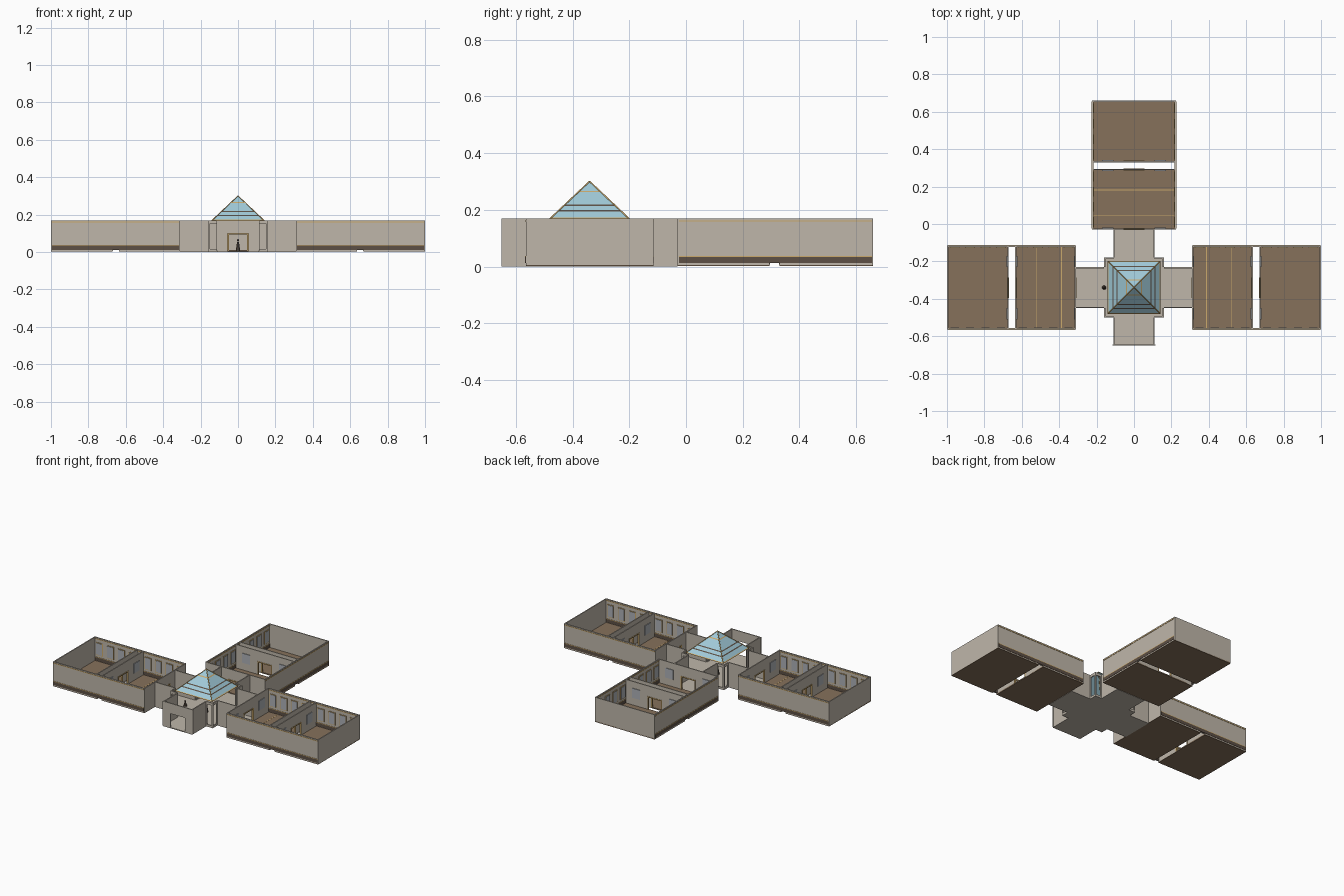
import bpy, bmesh, math
from mathutils import Matrix, Vector

cube = bpy.data.objects.get("Cube")
if cube:
    bpy.data.objects.remove(cube, do_unlink=True)


def material(name, r, g, b):
    m = bpy.data.materials.new(name)
    m.use_nodes = True
    col = (r, g, b, 1)
    m.diffuse_color = col
    bsdf = next(n for n in m.node_tree.nodes if n.type == 'BSDF_PRINCIPLED')
    bsdf.inputs["Base Color"].default_value = col
    return m


stone = material("stone", 0.52, 0.47, 0.40)
wood = material("brown wood", 0.24, 0.165, 0.105)
dark = material("dark brown", 0.11, 0.08, 0.06)
gold = material("gold", 0.60, 0.40, 0.15)
glass = material("pale blue glass", 0.36, 0.60, 0.70)
panel = material("grey panel", 0.42, 0.44, 0.47)

HALL = Matrix.Translation((0, -0.34, 0))
H = 0.17      # wall height
T = 0.007     # wall thickness
W = 0.225     # half width of a wing
A = 0.11      # half width of a hall arm
S = 0.16      # half width of the hall
E = 0.31      # reach of an arm
L = 1.0       # far end of a wing
ROOMS = ((E, 0.635), (0.67, L))


def boxes(name, mat, spans):
    """One mesh made of boxes given as (x0, x1, y0, y1, z0, z1)."""
    bm = bmesh.new()
    for x0, x1, y0, y1, z0, z1 in spans:
        size = Matrix.Diagonal((x1 - x0, y1 - y0, z1 - z0, 1))
        mid = Matrix.Translation(((x0 + x1) / 2, (y0 + y1) / 2, (z0 + z1) / 2))
        bmesh.ops.create_cube(bm, size=1, matrix=mid @ size)
    me = bpy.data.meshes.new(name)
    bm.to_mesh(me)
    bm.free()
    me.materials.append(mat)
    return me


def place(me, name, turn=0):
    ob = bpy.data.objects.new(name, me)
    ob.matrix_world = HALL @ Matrix.Rotation(math.radians(turn), 4, 'Z')
    bpy.context.collection.objects.link(ob)
    return ob


def door_wall(x, half, door=0.055, top=0.10):
    """Cross wall at x with a centred doorway."""
    return [(x, x + T, -half, -door, 0.005, H), (x, x + T, door, half, 0.005, H),
            (x, x + T, -door, door, top, H)]


def door_frame(x, door=0.055, top=0.10):
    a, b, f = x - 0.002, x + T + 0.002, 0.007
    return [(a, b, -door, f - door, 0.008, top), (a, b, door - f, door, 0.008, top),
            (a, b, -door, door, top - f, top)]


# Wing parts, drawn along +x and turned to the three sides
cross = [ROOMS[0][0], ROOMS[0][1] - T, ROOMS[1][0]]
walls, floors, frames, skirts, trims, panels, rims, lines = ([] for _ in range(8))
for x in cross:
    walls += door_wall(x, W)
    frames += door_frame(x)
walls.append((L - T, L, -W, W, 0.005, H))
for side in (-1, 1):
    a, b = sorted((side * W, side * (W - T)))
    walls.append((E, L, a, b, 0.012, H))
    for x0, x1 in ROOMS:
        walls.append((x0, x1, a, b, 0.005, 0.012))
    skirts.append((E + 0.005, L - 0.005, a - 0.002, b + 0.002, 0.012, 0.034))
    trims.append((E + 0.005, L - 0.005, a - 0.002, b + 0.002, 0.034, 0.038))
    trims.append((E + 0.005, L - 0.005, a - 0.002, b + 0.002, 0.158, 0.163))
    # framed panels along the inside of the long walls
    for x0, x1 in ROOMS:
        for i in range(4):
            c = x0 + (x1 - x0) * (i + 0.5) / 4
            y = side * (W - T)
            for out, depth, lst in ((0.026, 0.003, rims), (0.022, 0.005, panels)):
                p, q = sorted((y, y - side * depth))
                lst.append((c - out, c + out, p, q, 0.078 - out, 0.112 + out))
# panels beside the doorways
for x, d in ((E + T, 1), (cross[1], -1), (cross[2] + T, 1)):
    for y in (-0.14, 0.14):
        p, q = sorted((x, x + d * 0.004))
        panels.append((p, q, y - 0.03, y + 0.03, 0.06, 0.125))
for x0, x1 in ROOMS:
    floors.append((x0, x1, -W, W, 0.002, 0.01))
for x in (0.385, 0.52):
    lines.append((x, x + 0.004, -W + T, W - T, 0.01, 0.0108))

wing = {
    "walls": boxes("wing_walls", stone, walls),
    "floors": boxes("wing_floors", wood, floors),
    "door_frames": boxes("door_frames", gold, frames),
    "skirting": boxes("skirting", dark, skirts),
    "wall_trim": boxes("wall_trim", gold, trims),
    "panel_rims": boxes("panel_rims", gold, rims),
    "wall_panels": boxes("wall_panels", panel, panels),
    "floor_strips": boxes("floor_strips", gold, lines),
}
for side, turn in (("left", 0), ("rear", 90), ("right", 180)):
    for part, me in wing.items():
        place(me, side + "_wing_" + part, turn)

# Hall floor: a square crossed by two long strips
place(boxes("hall_floor", stone, [(-E, E, -A, A, 0, 0.006), (-A, A, -E, E, 0, 0.006),
                                  (-S, S, -S, S, 0, 0.006)]), "hall_floor")

# Hall walls: arm sides and open corners, repeated on four sides
arm = []
for s in (-1, 1):
    y0, y1 = sorted((s * A, s * (A - T)))
    arm.append((S, E, y0, y1, 0.005, H))
    c0, c1 = sorted((s * A, s * S))
    arm.append((S - T, S, c0, c1, 0.152, H))
    arm.append((S - T, S, c0, c1, 0.005, 0.015))
    p0, p1 = sorted((s * S, s * (S - 0.01)))
    arm.append((S - T, S, p0, p1, 0.005, H))
    q0, q1 = sorted((s * A, s * (A + 0.006)))
    arm.append((S - T, S, q0, q1, 0.005, H))
arm_mesh = boxes("hall_walls", stone, arm)
for i, side in enumerate(("left", "rear", "right", "front")):
    place(arm_mesh, side + "_hall_walls", i * 90)

# Front entrance
place(boxes("entrance_wall", stone, door_wall(E - T, A + 0.004)), "entrance_wall", -90)


# Glass roof
def pyramid(name, mat, z0, z1, grow=0.0):
    """Band of the four sided roof between two heights."""
    tip, slope = 0.30, 0.14 / 0.132
    bm = bmesh.new()
    rings = []
    for z in (z0, z1):
        h = max((tip - z) * slope + grow, 0.0005)
        rings.append([bm.verts.new((sx * h, sy * h, z))
                      for sx, sy in ((-1, -1), (1, -1), (1, 1), (-1, 1))])
    for i in range(4):
        j = (i + 1) % 4
        bm.faces.new((rings[0][i], rings[0][j], rings[1][j], rings[1][i]))
    me = bpy.data.meshes.new(name)
    bm.to_mesh(me)
    bm.free()
    me.materials.append(mat)
    return place(me, name)


pyramid("glass_roof", glass, 0.168, 0.30)
for i, (z, mat) in enumerate(((0.168, gold), (0.194, dark), (0.214, dark), (0.262, gold))):
    pyramid("roof_band_%d" % (i + 1), mat, z, z + 0.005, 0.002)

# Ribs on the roof corners
for i in range(4):
    curve = bpy.data.curves.new("roof_rib", 'CURVE')
    curve.dimensions = '3D'
    curve.bevel_depth = 0.003
    curve.bevel_resolution = 0
    spline = curve.splines.new('POLY')
    spline.points.add(1)
    spline.points[0].co = (0.14, 0.14, 0.168, 1)
    spline.points[1].co = (0, 0, 0.30, 1)
    curve.materials.append(gold)
    place(curve, "roof_rib_%d" % (i + 1), i * 90)

# Small figures standing in the hall
for n, (x, height) in enumerate(((0, 0.07), (-S, 0.045))):
    bm = bmesh.new()
    bmesh.ops.create_cone(bm, cap_ends=True, segments=8, radius1=0.012, radius2=0.005,
                          depth=height - 0.02, matrix=Matrix.Translation((x, 0, height / 2 - 0.005)))
    bmesh.ops.create_icosphere(bm, subdivisions=1, radius=0.007,
                               matrix=Matrix.Translation((x, 0, height - 0.007)))
    me = bpy.data.meshes.new("hall_figure")
    bm.to_mesh(me)
    bm.free()
    me.materials.append(dark)
    place(me, "hall_figure_%d" % (n + 1))
